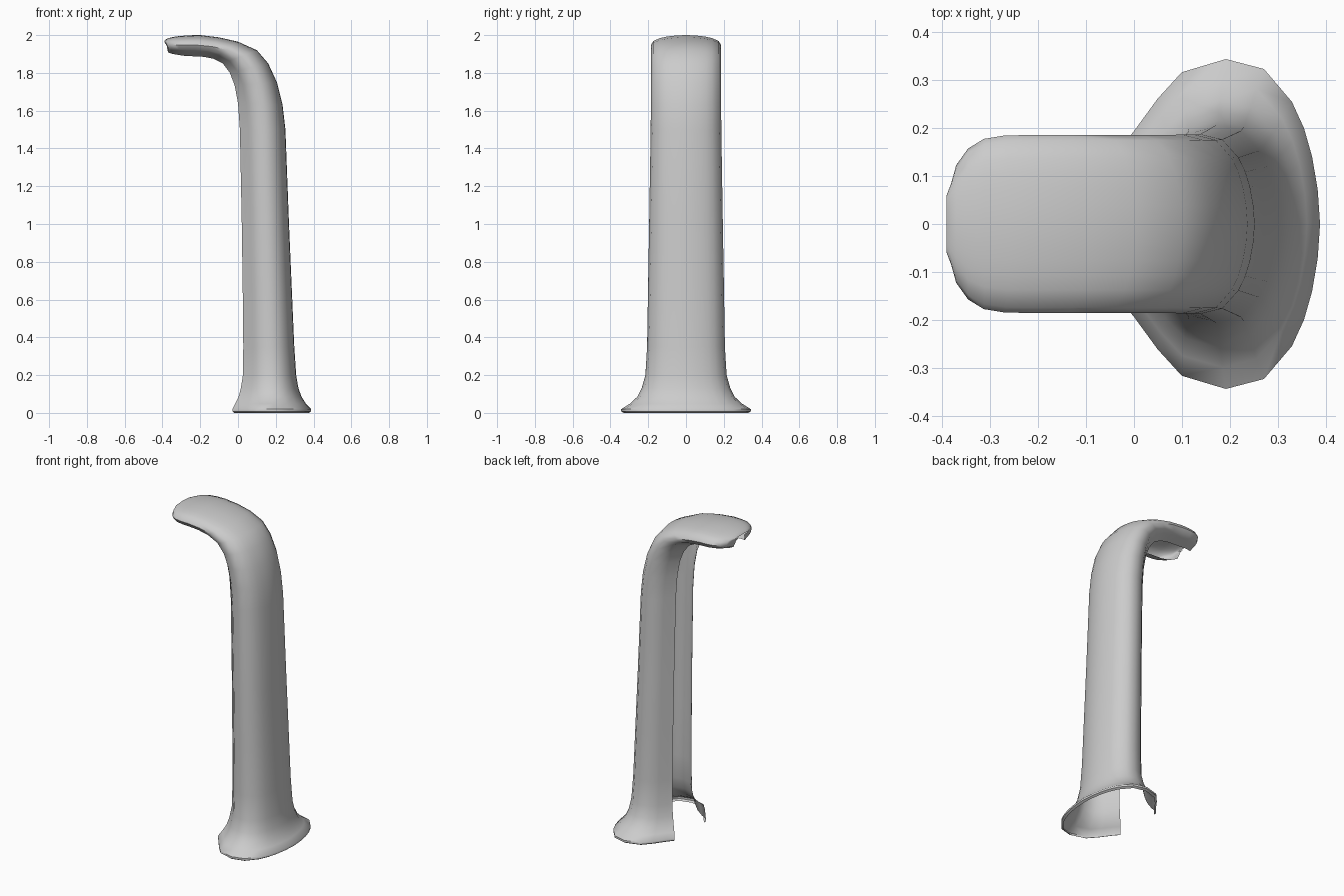
import bpy, bmesh
from mathutils import Vector

# Half cross-section: (depth from outer wall to open side, share of half width)
PROFILE = [(0, 0), (.012, .21), (.04, .41), (.08, .58), (.14, .74), (.28, .94),
           (.47, 1), (.69, .92), (.81, .76), (.93, .56), (1, .46)]

# Stations from foot to tip: outer x, outer z, inner x, inner z, half width
STATIONS = [
    (.375, 0, -.02, 0, .33), (.387, .008, -.03, .008, .343),
    (.387, .02, -.03, .02, .343), (.36, .048, -.015, .048, .298),
    (.337, .085, .003, .085, .258), (.32, .13, .015, .13, .235),
    (.308, .2, .026, .2, .215), (.298, .35, .028, .35, .206),
    (.285, .65, .025, .65, .201), (.27, 1, .02, 1, .195),
    (.251, 1.5, .01, 1.5, .187), (.236, 1.63, 0, 1.64, .186),
    (.206, 1.75, -.018, 1.735, .186), (.16, 1.85, -.043, 1.80, .185),
    (.1, 1.92, -.08, 1.85, .185), (0, 1.965, -.13, 1.875, .185),
    (-.1, 1.988, -.18, 1.885, .185), (-.2, 2.0, -.24, 1.888, .185),
    (-.26, 1.999, -.28, 1.89, .184), (-.31, 1.995, -.315, 1.895, .177),
    (-.345, 1.99, -.345, 1.9, .157), (-.37, 1.983, -.37, 1.908, .122),
    (-.382, 1.978, -.378, 1.945, .085), (-.39, 1.97, -.389, 1.962, .06),
]


def section(ox, oz, ix, iz, w):
    o, i = Vector((ox, 0, oz)), Vector((ix, 0, iz))
    half = [o.lerp(i, d) + Vector((0, w * s, 0)) for d, s in PROFILE]
    mirrored = [Vector((p.x, -p.y, p.z)) for p in half[:0:-1]]
    return mirrored + half


# Open curved shell lofted through the stations
bm = bmesh.new()
rows = [[bm.verts.new(p) for p in section(*s)] for s in STATIONS]
for a, b in zip(rows, rows[1:]):
    for k in range(len(a) - 1):
        bm.faces.new((a[k], a[k + 1], b[k + 1], b[k]))
mesh = bpy.data.meshes.new("spout_shell")
bm.to_mesh(mesh)
bm.free()
shell = bpy.data.objects.new("spout_shell", mesh)
bpy.context.collection.objects.link(shell)

bpy.context.view_layer.objects.active = shell
shell.select_set(True)
bpy.ops.object.shade_smooth_by_angle(angle=.9)
